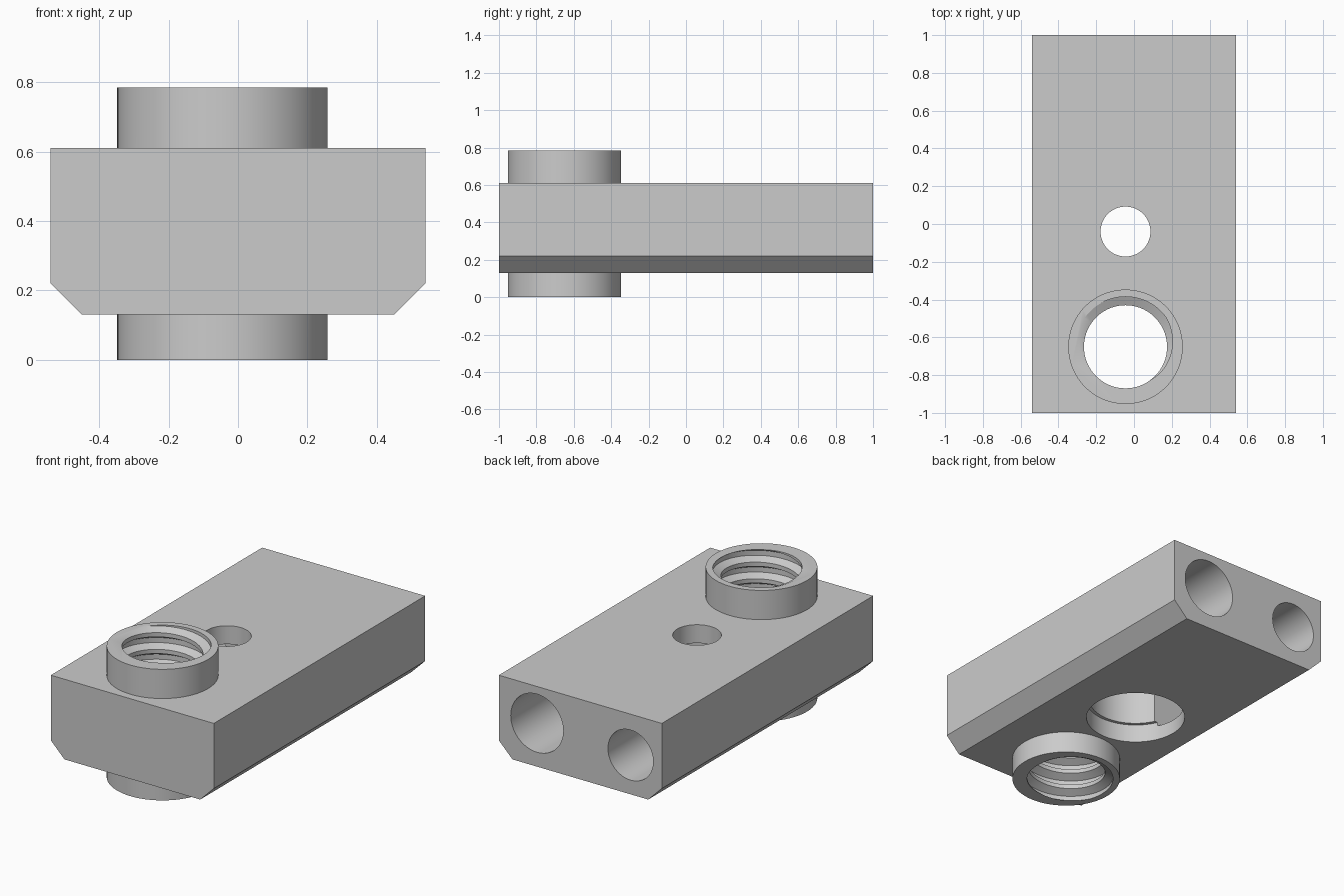
import bpy, bmesh, math
from mathutils import Matrix, Vector

if "Cube" in bpy.data.objects:
    bpy.data.objects.remove(bpy.data.objects["Cube"])

grey = bpy.data.materials.new("light_grey")
grey.diffuse_color = (0.6, 0.6, 0.6, 1)
grey.use_nodes = True
grey.node_tree.nodes["Principled BSDF"].inputs["Base Color"].default_value = grey.diffuse_color

PORT = (-0.045, -0.65)    # threaded port axis
WELL = (-0.045, -0.04)    # stepped vertical bore axis


def finish(bm, name):
    bmesh.ops.recalc_face_normals(bm, faces=bm.faces)
    mesh = bpy.data.meshes.new(name)
    bm.to_mesh(mesh)
    bm.free()
    obj = bpy.data.objects.new(name, mesh)
    bpy.context.collection.objects.link(obj)
    mesh.materials.append(grey)
    return obj


def cylinder(name, start, end, radius, sides=96):
    start, end = Vector(start), Vector(end)
    axis = end - start
    turn = Vector((0, 0, 1)).rotation_difference(axis).to_matrix().to_4x4()
    bm = bmesh.new()
    bmesh.ops.create_cone(bm, cap_ends=True, segments=sides, radius1=radius,
                          radius2=radius, depth=axis.length,
                          matrix=Matrix.Translation((start + end) / 2) @ turn)
    return finish(bm, name)


def thread_cutter(name, centre, low, high, minor, major, pitch, sides=72):
    # Helical rows, clamped flat at both ends
    profile = [(0.0, minor), (0.25, minor), (0.45, major), (0.75, major)]
    n = len(profile)
    first = math.floor(low / pitch) - 2
    last = math.ceil(high / pitch) + 2

    def radius_at(phase):
        phase %= 1.0
        pts = profile + [(1.0, minor)]
        for (p0, r0), (p1, r1) in zip(pts, pts[1:]):
            if phase <= p1:
                return r0 + (r1 - r0) * (phase - p0) / (p1 - p0)
        return minor

    bm = bmesh.new()
    cols = []
    for s in range(sides + 1):
        turn = s / sides
        a = turn * math.tau
        col = []
        for k in range((last - first) * n):
            p, r = profile[k % n]
            z = (first + k // n + p + turn) * pitch
            zc = min(max(z, low), high)
            if zc != z:
                r = radius_at(zc / pitch - turn)
            col.append(bm.verts.new((centre[0] + r * math.cos(a),
                                     centre[1] + r * math.sin(a), zc)))
        cols.append(col)
    for c0, c1 in zip(cols, cols[1:]):
        for k in range(len(c0) - 1):
            bm.faces.new((c0[k], c1[k], c1[k + 1], c0[k + 1]))
    bmesh.ops.remove_doubles(bm, verts=bm.verts, dist=1e-5)
    rim = [e for e in bm.edges if e.is_boundary]
    bmesh.ops.holes_fill(bm, edges=rim, sides=0)
    return finish(bm, name)


def combine(target, other, operation):
    other.hide_render = True
    mod = target.modifiers.new(operation.lower(), 'BOOLEAN')
    mod.operation = operation
    mod.solver = 'EXACT'
    mod.object = other
    bpy.context.view_layer.objects.active = target
    bpy.ops.object.modifier_apply(modifier=mod.name)
    bpy.data.objects.remove(other)


# Block with chamfered lower edges, extruded front to back
half = [(0.45, 0.13), (0.54, 0.22), (0.54, 0.61)]
outline = half + [(-x, z) for x, z in reversed(half)]
bm = bmesh.new()
face = bm.faces.new([bm.verts.new((x, -1, z)) for x, z in outline])
ext = bmesh.ops.extrude_face_region(bm, geom=[face])
bmesh.ops.translate(bm, vec=(0, 2, 0),
                    verts=[v for v in ext["geom"] if isinstance(v, bmesh.types.BMVert)])
block = finish(bm, "manifold_block")

# Boss standing out above and below
combine(block, cylinder("port_boss", (*PORT, 0), (*PORT, 0.785), 0.303), 'UNION')

# Threaded port, stepped well and two blind bores from the back
cutters = [
    thread_cutter("port_thread", PORT, -0.06, 0.85, 0.22, 0.265, 0.1),
    cylinder("well_mouth", (*WELL, 0.05), (*WELL, 0.24), 0.277),
    cylinder("well_chamber", (*WELL, 0.2), (*WELL, 0.5), 0.258),
    cylinder("well_top", (*WELL, 0.4), (*WELL, 0.7), 0.132),
    cylinder("large_back_bore", (0.287, 1.1, 0.39), (0.287, -0.15, 0.39), 0.174),
    cylinder("small_back_bore", (-0.333, 1.1, 0.365), (-0.333, -0.15, 0.365), 0.15),
]
for cutter in cutters:
    combine(block, cutter, 'DIFFERENCE')

# Smooth round walls, sharp edges
bpy.ops.object.select_all(action='DESELECT')
block.select_set(True)
bpy.context.view_layer.objects.active = block
bpy.ops.object.shade_smooth_by_angle(angle=math.radians(25))
